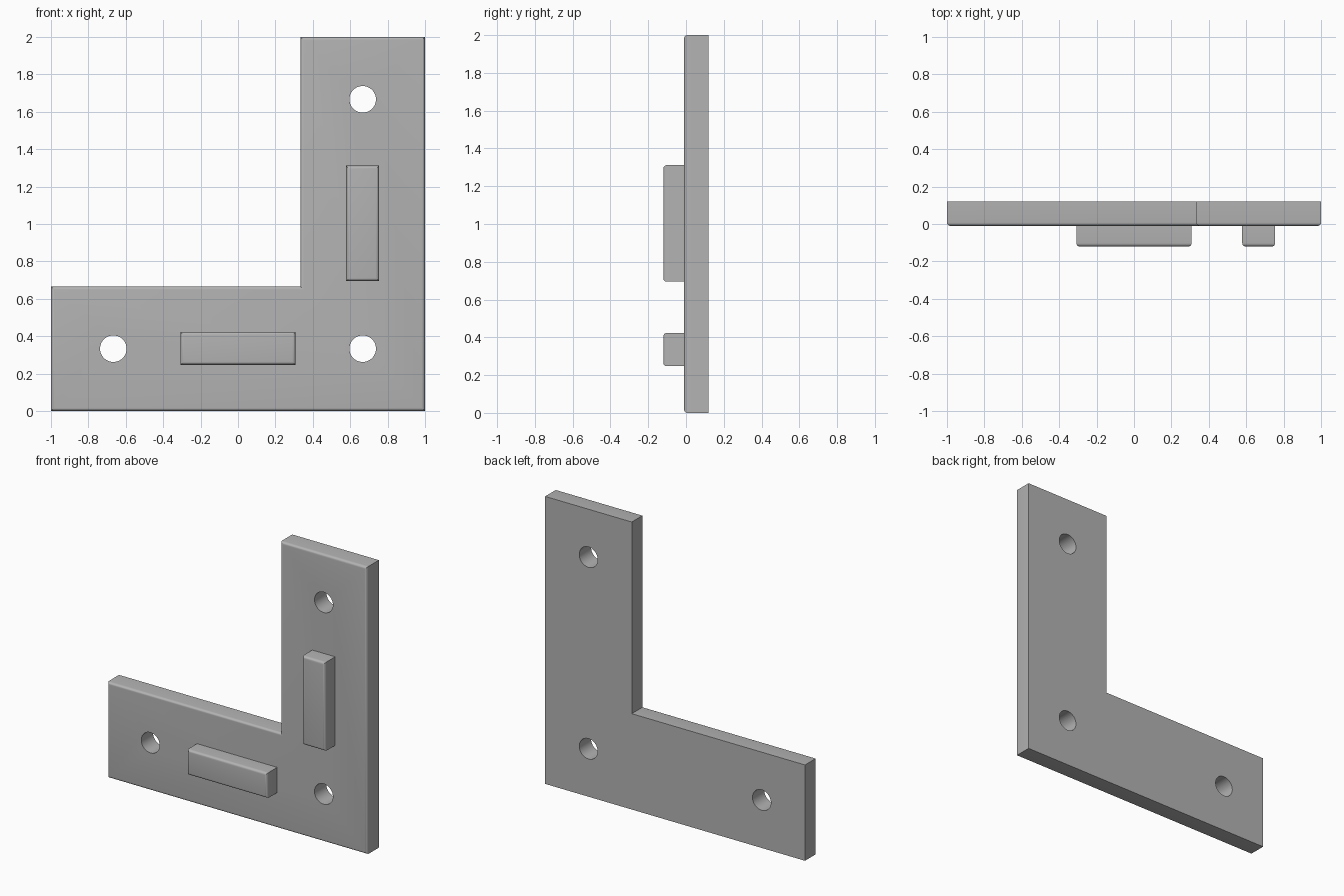
import bpy
import bmesh
from math import radians

default = bpy.data.objects.get("Cube")
if default:
    bpy.data.objects.remove(default, do_unlink=True)

# Plate and key depths, and the rounding of the front edges
BACK, FACE, KEY_FRONT = 0.12, -0.01, -0.12
ROUND = 0.018

grey = bpy.data.materials.new("plain grey")
grey.use_nodes = True
colour = (0.45, 0.45, 0.45, 1)
grey.diffuse_color = colour
grey.node_tree.nodes["Principled BSDF"].inputs["Base Color"].default_value = colour


def rounded_slab(name, outline, front, back):
    """Extrude an x-z outline along y and round only its front rim."""
    bm = bmesh.new()
    face = bm.faces.new([bm.verts.new((x, front, z)) for x, z in outline])
    extruded = bmesh.ops.extrude_face_region(bm, geom=[face], use_keep_orig=True)
    moved = [v for v in extruded["geom"] if isinstance(v, bmesh.types.BMVert)]
    bmesh.ops.translate(bm, verts=moved, vec=(0, back - front, 0))
    bmesh.ops.recalc_face_normals(bm, faces=bm.faces)
    rim = [e for e in bm.edges if all(abs(v.co.y - front) < 1e-5 for v in e.verts)]
    bmesh.ops.bevel(bm, geom=rim, offset=ROUND, segments=5, profile=0.5,
                    affect='EDGES', clamp_overlap=True)
    mesh = bpy.data.meshes.new(name)
    bm.to_mesh(mesh)
    bm.free()
    mesh.materials.append(grey)
    obj = bpy.data.objects.new(name, mesh)
    bpy.context.collection.objects.link(obj)
    return obj


def rectangle(x, z, width, height):
    w, h = width / 2, height / 2
    return [(x - w, z - h), (x + w, z - h), (x + w, z + h), (x - w, z + h)]


def select_only(obj):
    bpy.ops.object.select_all(action='DESELECT')
    obj.select_set(True)
    bpy.context.view_layer.objects.active = obj


# L-shaped mounting plate
third = 1 / 3
plate = rounded_slab("corner_plate", [(-1, 0), (1, 0), (1, 2), (third, 2),
                                      (third, 2 * third), (-1, 2 * third)], FACE, BACK)

# Three round screw holes
for x, z in ((-2 * third, third), (2 * third, third), (2 * third, 5 * third)):
    bpy.ops.mesh.primitive_cylinder_add(vertices=48, radius=0.071, depth=1,
                                        location=(x, 0, z), rotation=(radians(90), 0, 0))
    cutter = bpy.context.object
    cutter.name = "screw_hole_cutter"
    cutter.hide_render = True
    cutter.data.materials.append(grey)
    hole = plate.modifiers.new("screw_hole", 'BOOLEAN')
    hole.operation = 'DIFFERENCE'
    hole.solver = 'EXACT'
    hole.object = cutter
    select_only(plate)
    bpy.ops.object.modifier_apply(modifier=hole.name)
    bpy.data.objects.remove(cutter, do_unlink=True)

# Raised locating keys, one on each arm
lower_key = rounded_slab("horizontal_key", rectangle(0, 0.335, 0.617, 0.176), KEY_FRONT, FACE)
upper_key = rounded_slab("vertical_key", rectangle(2 * third, 1.003, 0.176, 0.617),
                         KEY_FRONT, FACE)

for part in (plate, lower_key, upper_key):
    select_only(part)
    bpy.ops.object.shade_smooth_by_angle(angle=radians(30))
